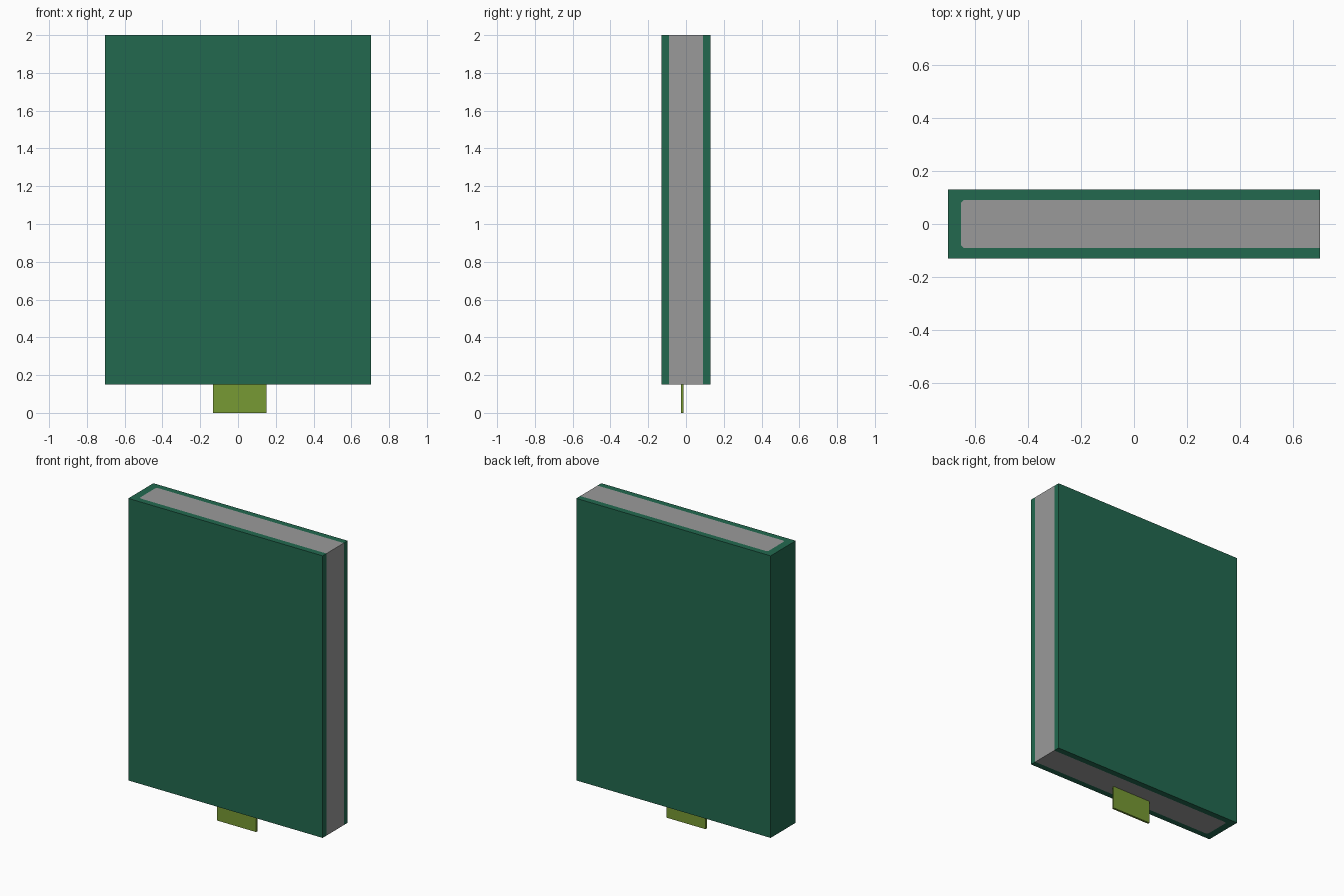
import bpy, bmesh

if "Cube" in bpy.data.objects:
    bpy.data.objects.remove(bpy.data.objects["Cube"])

W, D = 0.705, 0.13          # half width and half depth of the book
PX, PY = -0.655, 0.09       # spine-side edge and half thickness of the pages
C = 0.01                    # small corner cut at the spine side of the pages
Z0, Z1 = 0.15, 2.0


def material(name, rgb):
    m = bpy.data.materials.new(name)
    m.diffuse_color = (*rgb, 1)
    m.use_nodes = True
    m.node_tree.nodes["Principled BSDF"].inputs["Base Color"].default_value = m.diffuse_color
    return m


def prism(name, profile, z0, z1, mat):
    """Extrude a closed xy profile from z0 up to z1."""
    bm = bmesh.new()
    face = bm.faces.new([bm.verts.new((x, y, z0)) for x, y in profile])
    new = bmesh.ops.extrude_face_region(bm, geom=[face])["geom"]
    top = [v for v in new if isinstance(v, bmesh.types.BMVert)]
    bmesh.ops.translate(bm, verts=top, vec=(0, 0, z1 - z0))
    bmesh.ops.recalc_face_normals(bm, faces=bm.faces)
    me = bpy.data.meshes.new(name)
    bm.to_mesh(me)
    bm.free()
    me.materials.append(mat)
    ob = bpy.data.objects.new(name, me)
    bpy.context.collection.objects.link(ob)
    return ob


green = material("cover green", (0.016, 0.141, 0.078))
grey = material("page grey", (0.323, 0.323, 0.323))
olive = material("bookmark olive", (0.184, 0.319, 0.033))

# Shared line between cover and pages, open at the fore edge
inner = [(W, PY), (PX + C, PY), (PX, PY - C), (PX, -PY + C), (PX + C, -PY), (W, -PY)]

# Cover: both boards and the spine as one U-shaped shell
prism("cover", inner + [(W, -D), (-W, -D), (-W, D), (W, D)], Z0, Z1, green)

# Page block fills the shell, flush with it
prism("pages", inner, Z0, Z1, grey)

# Bookmark ribbon sticking out below the pages
prism("bookmark", [(-0.133, -0.026), (0.15, -0.026), (0.15, -0.012), (-0.133, -0.012)],
      0.0, Z0 + 0.02, olive)
